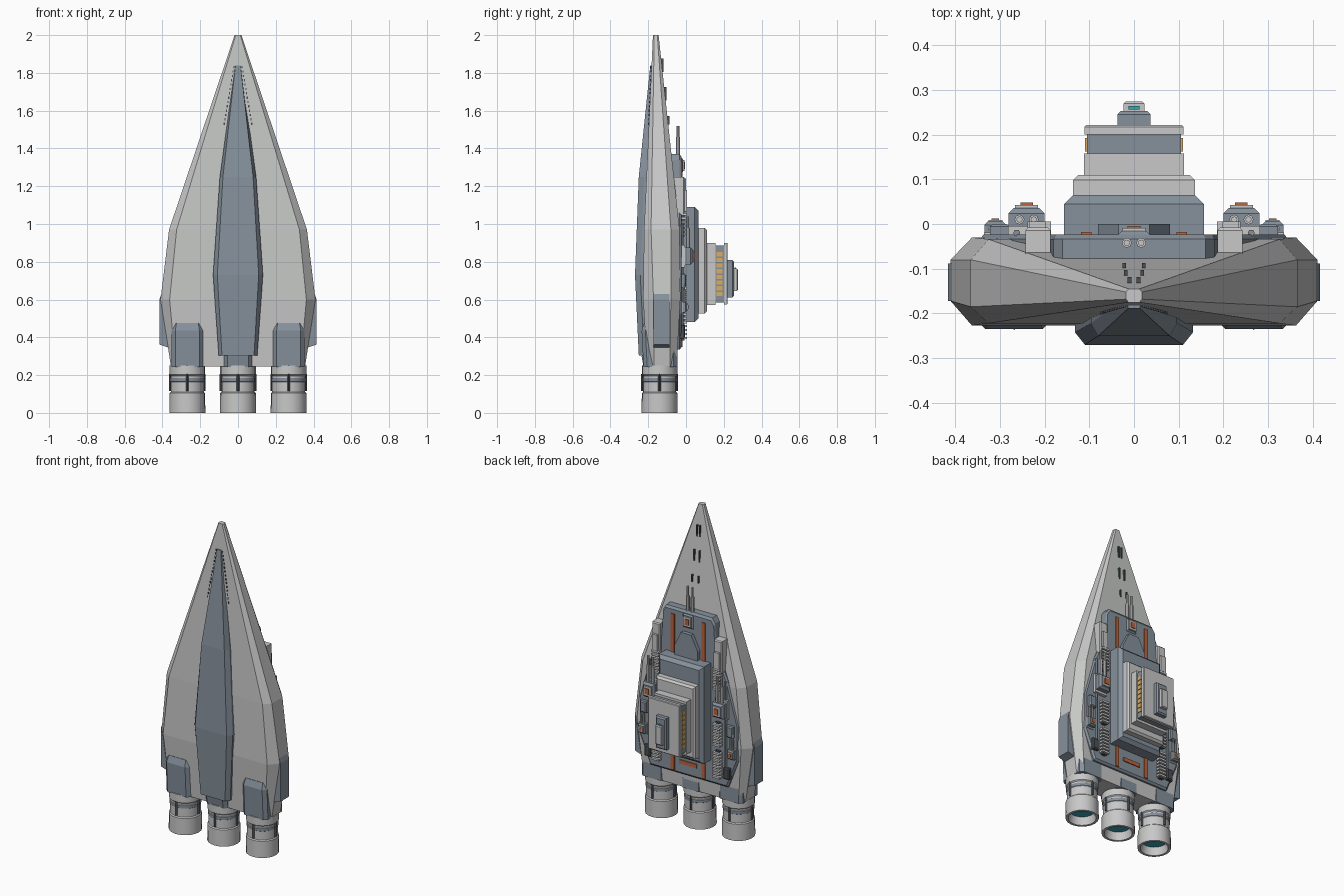
import bpy, bmesh, math
from mathutils import Vector

if "Cube" in bpy.data.objects:
    bpy.data.objects.remove(bpy.data.objects["Cube"])


def material(name, rgb):
    m = bpy.data.materials.new(name)
    m.diffuse_color = (*rgb, 1)
    m.use_nodes = True
    m.node_tree.nodes["Principled BSDF"].inputs["Base Color"].default_value = m.diffuse_color
    return m


HULL = material("pale hull grey", (0.57, 0.58, 0.57))
BLUE = material("blue grey plating", (0.24, 0.285, 0.335))
DARK = material("dark grey", (0.07, 0.08, 0.09))
ORANGE = material("rust orange", (0.50, 0.13, 0.045))
CYAN = material("engine cyan", (0.04, 0.38, 0.46))
AMBER = material("window amber", (0.72, 0.42, 0.12))


def finish(name, bm, *mats):
    bmesh.ops.recalc_face_normals(bm, faces=bm.faces[:])
    me = bpy.data.meshes.new(name)
    bm.to_mesh(me)
    bm.free()
    ob = bpy.data.objects.new(name, me)
    bpy.context.collection.objects.link(ob)
    for m in mats:
        me.materials.append(m)
    return ob


def loft(name, rings, mat):
    """Skin a run of equal-sized rings and cap both ends."""
    bm = bmesh.new()
    vs = [[bm.verts.new(p) for p in r] for r in rings]
    n = len(vs[0])
    for a, b in zip(vs, vs[1:]):
        for i in range(n):
            bm.faces.new((a[i], a[(i + 1) % n], b[(i + 1) % n], b[i]))
    bm.faces.new(vs[0])
    bm.faces.new(vs[-1])
    return finish(name, bm, mat)


def block(name, x, z, hx, hz, y0, y1, mat, c=0.0):
    """Block standing on the deck (rising along +y), outer rim chamfered by c."""
    def rect(y, d):
        return [(x - hx + d, y, z - hz + d), (x + hx - d, y, z - hz + d),
                (x + hx - d, y, z + hz - d), (x - hx + d, y, z + hz - d)]
    rings = [rect(y0, 0), rect(y1 - c, 0)] + ([rect(y1, c)] if c else [])
    return loft(name, rings, mat)


def rod(name, x, y, z0, z1, r, mat, n=8):
    def ring(z):
        return [(x + r * math.cos(math.tau * i / n), y + r * math.sin(math.tau * i / n), z)
                for i in range(n)]
    return loft(name, [ring(z0), ring(z1)], mat)


# Main hull: octagonal sections from stern to nose
def hull_ring(z, w, wi, yf, yb, sf, sb):
    return [(-wi, yf, z), (wi, yf, z), (w, sf, z), (w, sb, z),
            (wi, yb, z), (-wi, yb, z), (-w, sb, z), (-w, sf, z)]


loft("hull", [hull_ring(0.245, 0.355, 0.33, -0.205, -0.05, -0.17, -0.085),
              hull_ring(0.60, 0.41, 0.362, -0.227, -0.03, -0.172, -0.08),
              hull_ring(0.97, 0.365, 0.325, -0.222, -0.034, -0.185, -0.08),
              hull_ring(2.0, 0.018, 0.012, -0.175, -0.145, -0.168, -0.152)], HULL)


# Front keel
def keel_ring(z, w, y):
    return [(-w, -0.155, z), (-w, y + 0.028, z), (-w * 0.83, y, z),
            (w * 0.83, y, z), (w, y + 0.028, z), (w, -0.155, z)]


loft("keel", [keel_ring(0.305, 0.102, -0.25), keel_ring(0.73, 0.132, -0.27),
              keel_ring(1.25, 0.096, -0.25), keel_ring(1.84, 0.016, -0.189)], BLUE)

# Engines: lathed nozzles with glowing throats
PROFILE = [(0, 0.25), (0.094, 0.25), (0.094, 0.202), (0.088, 0.196), (0.088, 0.186),
           (0.091, 0.184), (0.091, 0.166), (0.088, 0.164), (0.088, 0.11), (0.094, 0.104),
           (0.095, 0.0), (0.08, 0.0), (0.072, 0.05), (0, 0.05)]
EY = -0.14
for label, ex in (("left", -0.268), ("centre", 0), ("right", 0.268)):
    bm = bmesh.new()
    pts = [bm.verts.new((ex + r, EY, z)) for r, z in PROFILE]
    edges = [bm.edges.new(p) for p in zip(pts, pts[1:])]
    bmesh.ops.spin(bm, geom=pts + edges, cent=(ex, EY, 0), axis=(0, 0, 1),
                   angle=math.tau, steps=20)
    bmesh.ops.remove_doubles(bm, verts=bm.verts[:], dist=1e-4)
    for f in bm.faces:
        c = f.calc_center_median()
        r = math.hypot(c.x - ex, c.y - EY)
        if 0.165 < c.z < 0.185 and r > 0.085:
            f.material_index = 1
        elif r < 0.06 and c.z < 0.1:
            f.material_index = 2
    ob = finish(label + "_engine", bm, HULL, BLUE, CYAN)
    bpy.ops.object.select_all(action='DESELECT')
    ob.select_set(True)
    bpy.context.view_layer.objects.active = ob
    bpy.ops.object.shade_smooth_by_angle(angle=math.radians(30))
    # clamps around the nozzle
    for k in range(4):
        a = k * math.pi / 2
        rod(label + "_engine_clamp", ex + 0.09 * math.cos(a), EY + 0.09 * math.sin(a),
            0.115, 0.205, 0.007, DARK, 4)
    # housing above the nozzle, with chamfered corners
    top, hw = (0.475, 0.084) if ex else (0.34, 0.075)

    def housing_ring(z, hw, yf, yb, c=0.02):
        return [(ex - hw + c, yf, z), (ex + hw - c, yf, z), (ex + hw, yf + c, z),
                (ex + hw, yb - c, z), (ex + hw - c, yb, z), (ex - hw + c, yb, z),
                (ex - hw, yb - c, z), (ex - hw, yf + c, z)]
    loft(label + "_engine_housing", [housing_ring(0.243, hw, -0.225, -0.045),
                                     housing_ring(top - 0.04, hw, -0.235, -0.045),
                                     housing_ring(top, hw - 0.006, -0.222, -0.06)], BLUE)

# Side pods on the flanks
for s in (-1, 1):
    def pod_ring(z, x, yf, yb):
        return [(s * 0.34, yf, z), (s * x, yf, z), (s * x, yb, z), (s * 0.34, yb, z)]
    loft("side_pod", [pod_ring(0.345, 0.365, -0.172, -0.088), pod_ring(0.362, 0.416, -0.172, -0.088),
                      pod_ring(0.60, 0.416, -0.172, -0.088), pod_ring(0.65, 0.400, -0.172, -0.088)], BLUE)

# Rear deck plate, mirrored outline in x and z
half = [(0.16, 1.37), (0.18, 1.34), (0.19, 1.18), (0.27, 1.0), (0.345, 0.74),
        (0.345, 0.52), (0.27, 0.335)]
outline = half + [(-x, z) for x, z in reversed(half)]
loft("deck", [[(x * f, y, 0.8 + (z - 0.8) * f) for x, z in outline]
              for y, f in ((-0.085, 1), (-0.034, 1), (-0.024, 0.975))], BLUE)

# Orange deck stripes and stern bar
for s in (-1, 1):
    block("deck_stripe", s * 0.107, 0.84, 0.012, 0.49, -0.026, -0.018, ORANGE)
block("stern_bar", 0, 0.415, 0.06, 0.012, -0.026, -0.018, ORANGE)

# Wedge between the bow turret and the tower
loft("deck_wedge", [[(-0.08, y, 1.08), (0.08, y, 1.08), (0.08, y, 1.15),
                     (0.035, y, 1.24), (-0.035, y, 1.24), (-0.08, y, 1.15)]
                    for y in (-0.03, 0.0)], BLUE)

# Stepped command tower
for name, hx, z0, z1, y0, y1, mat, c in (
        ("tower_base", 0.156, 0.48, 1.09, -0.03, 0.065, BLUE, 0.02),
        ("tower_second_tier", 0.136, 0.525, 0.98, 0.06, 0.11, HULL, 0.012),
        ("tower_third_tier", 0.112, 0.57, 0.90, 0.105, 0.157, HULL, 0),
        ("tower_window_tier", 0.105, 0.585, 0.885, 0.155, 0.202, BLUE, 0),
        ("tower_roof", 0.111, 0.575, 0.90, 0.20, 0.221, HULL, 0.004),
        ("bridge_base", 0.037, 0.61, 0.81, 0.22, 0.253, BLUE, 0.008),
        ("bridge", 0.023, 0.645, 0.765, 0.25, 0.274, HULL, 0.005)):
    block(name, 0, (z0 + z1) / 2, hx, (z1 - z0) / 2, y0, y1, mat, c)
block("bridge_window", 0, 0.766, 0.012, 0.003, 0.256, 0.264, CYAN)
for s in (-1, 1):
    for i in range(8):
        block("tower_window", s * 0.106, 0.63 + i * 0.03, 0.003, 0.011, 0.162, 0.192, AMBER)


# Twin-barrel turrets
def turret(name, x, y, z, k):
    block(name + "_base", x, z, 0.042 * k, 0.06 * k, y, y + 0.022 * k, HULL)
    block(name + "_body", x, z, 0.04 * k, 0.046 * k, y + 0.018 * k, y + 0.062 * k, BLUE, 0.012 * k)
    block(name + "_cap", x, z, 0.026 * k, 0.03 * k, y + 0.06 * k, y + 0.069 * k, HULL)
    block(name + "_marking", x, z, 0.014 * k, 0.018 * k, y + 0.068 * k, y + 0.074 * k, ORANGE)
    for s in (-1, 1):
        rod(name + "_barrel", x + s * 0.016 * k, y + 0.036 * k, z + 0.04 * k, z + 0.15 * k, 0.011 * k, HULL)
        rod(name + "_muzzle", x + s * 0.016 * k, y + 0.036 * k, z + 0.14 * k, z + 0.21 * k, 0.007 * k, HULL)


turret("bow_turret", 0, -0.078, 1.31, 1.0)
for s in (-1, 1):
    turret("midship_turret", s * 0.24, -0.026, 0.83, 1.0)
    turret("stern_turret", s * 0.31, -0.032, 0.56, 0.6)
    # stepped lockers and ribbed machinery beside the tower
    block("locker", s * 0.215, 1.15, 0.028, 0.10, -0.08, -0.008, HULL, 0.006)
    block("locker_lid", s * 0.215, 1.13, 0.018, 0.05, -0.01, 0.006, HULL)
    for zc, count in ((1.01, 7), (0.66, 7), (0.47, 8)):
        block("rib_bed", s * 0.212, zc, 0.014, 0.011 * count, -0.03, -0.008, DARK)
        for i in range(count):
            block("rib", s * 0.212, zc + (i - (count - 1) / 2) * 0.021, 0.026, 0.006,
                  -0.028, 0.006, HULL)
    rod("deck_pipe", s * 0.262, -0.02, 0.42, 1.0, 0.008, BLUE, 6)
    block("deck_box", s * 0.30, 0.70, 0.022, 0.035, -0.03, 0.0, BLUE, 0.006)
    block("stern_box", s * 0.275, 0.43, 0.02, 0.035, -0.04, -0.004, DARK, 0.006)
    # slits on the rear of the nose
    for x, zc, h in ((0.010, 1.84, 0.035), (0.018, 1.69, 0.035), (0.022, 1.55, 0.022)):
        yb = -0.145 + 0.1078 * (2 - zc)
        block("nose_slit", s * x, zc, 0.004, h, yb - 0.012, yb + 0.009, DARK)
    # row of small ports beside the keel
    for i in range(14):
        zc = 1.83 - i * 0.023
        yf = -0.175 - 0.0456 * (2 - zc)
        block("bow_port", s * (0.022 + i * 0.0039), zc, 0.003, 0.006, yf - 0.004, yf + 0.01, DARK)
